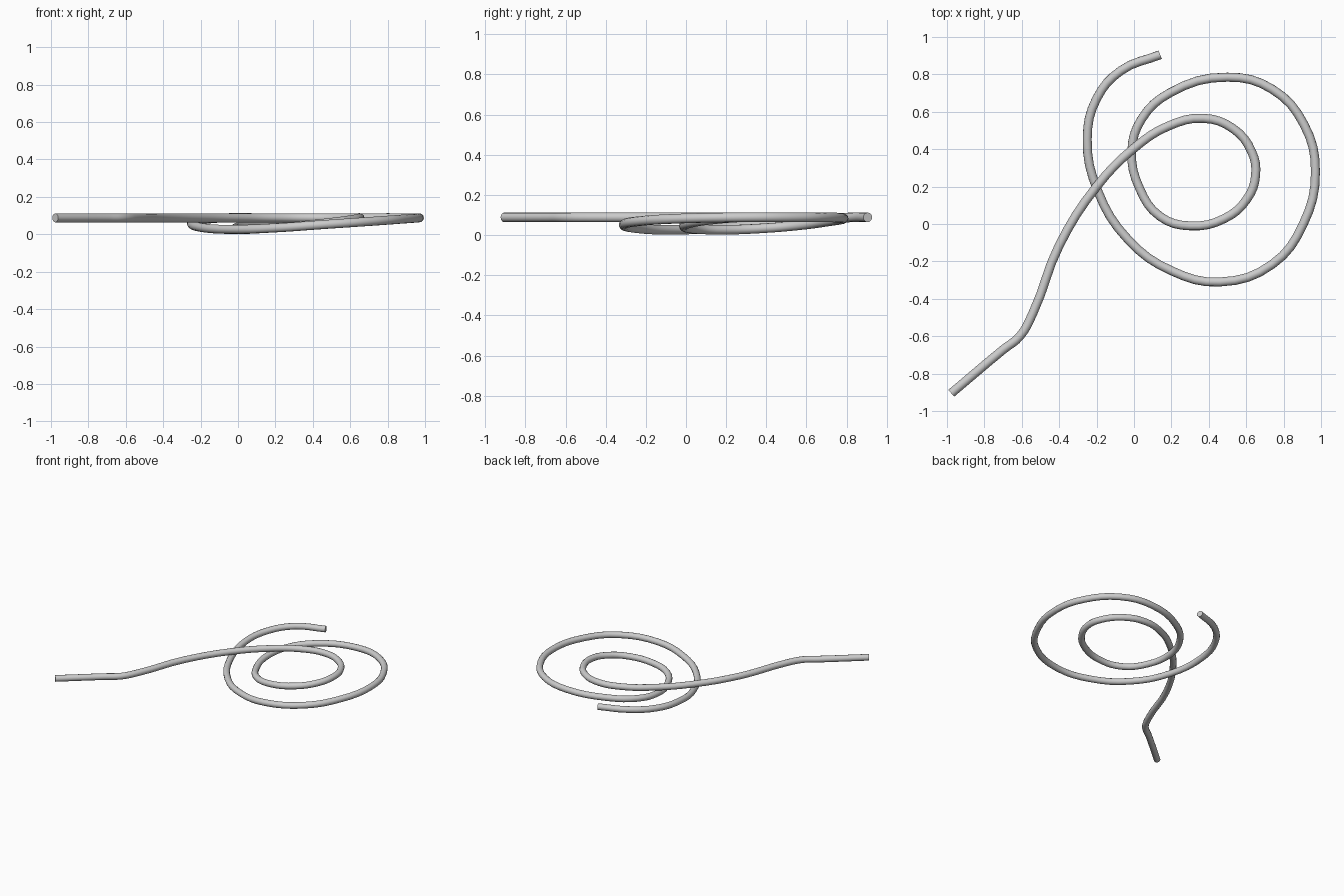
import bpy
import math

R = 0.024   # cord radius
H = 0.088   # resting height of the centre line

# Centre line, from the straight free end through two loops to the outer end
path = [
    (-0.977, -0.905, H), (-0.70, -0.672, H), (-0.61, -0.60, H), (-0.54, -0.475, H),
    (-0.40, -0.115, H), (-0.20, 0.20, H), (0.00, 0.405, H), (0.18, 0.522, H),
    (0.37, 0.565, H), (0.53, 0.51, H), (0.63, 0.385, H), (0.65, 0.26, H),
    (0.605, 0.135, 0.078), (0.485, 0.03, 0.062), (0.30, -0.01, 0.043),
    (0.14, 0.04, 0.031), (0.03, 0.19, 0.026), (-0.012, 0.39, 0.034),
    (0.04, 0.56, 0.048), (0.19, 0.70, 0.066), (0.50, 0.785, 0.082),
    (0.74, 0.72, H), (0.91, 0.53, H), (0.97, 0.28, H), (0.905, 0.0, 0.083),
    (0.74, -0.215, 0.071), (0.46, -0.31, 0.052), (0.20, -0.25, 0.034),
    (-0.03, -0.085, 0.026), (-0.195, 0.18, 0.036), (-0.25, 0.455, 0.060),
    (-0.20, 0.67, 0.076), (-0.07, 0.82, H), (0.14, 0.905, H),
]

curve = bpy.data.curves.new("cord", "CURVE")
curve.dimensions = "3D"
curve.bevel_depth = R
curve.bevel_resolution = 4
curve.resolution_u = 4
curve.use_fill_caps = True
spline = curve.splines.new("BEZIER")
spline.bezier_points.add(len(path) - 1)
for point, co in zip(spline.bezier_points, path):
    point.co = co
    point.handle_left_type = point.handle_right_type = "AUTO"

cord = bpy.data.objects.new("cord", curve)
bpy.context.collection.objects.link(cord)
bpy.context.view_layer.objects.active = cord
cord.select_set(True)
bpy.ops.object.convert(target="MESH")
bpy.ops.object.shade_smooth_by_angle(angle=math.radians(40))
